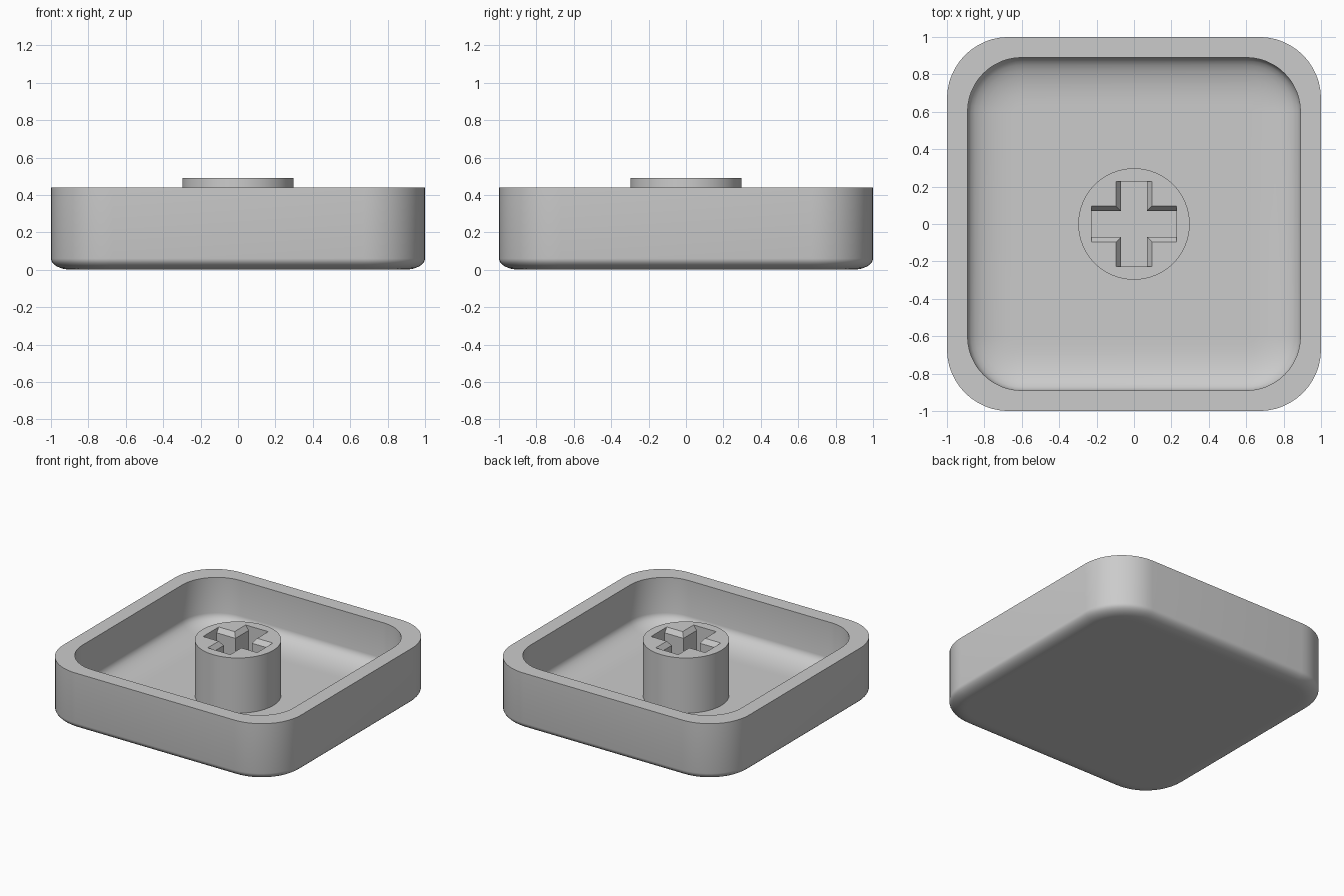
import bpy, bmesh
from math import sin, cos, pi, radians

cube = bpy.data.objects.get("Cube")
if cube:
    bpy.data.objects.remove(cube, do_unlink=True)

grey = bpy.data.materials.new("light grey plastic")
grey.use_nodes = True
grey.diffuse_color = (0.6, 0.6, 0.6, 1)
grey.node_tree.nodes["Principled BSDF"].inputs["Base Color"].default_value = (0.6, 0.6, 0.6, 1)


def loft(name, rings):
    """Skin closed rings of equal length and cap both ends."""
    bm = bmesh.new()
    loops = [[bm.verts.new(p) for p in ring] for ring in rings]
    n = len(loops[0])
    for a, b in zip(loops, loops[1:]):
        for i in range(n):
            j = (i + 1) % n
            bm.faces.new((a[i], a[j], b[j], b[i]))
    bm.faces.new(loops[0][::-1])
    bm.faces.new(loops[-1])
    bmesh.ops.recalc_face_normals(bm, faces=bm.faces[:])
    mesh = bpy.data.meshes.new(name)
    bm.to_mesh(mesh)
    bm.free()
    mesh.materials.append(grey)
    obj = bpy.data.objects.new(name, mesh)
    bpy.context.collection.objects.link(obj)
    return obj


def activate(obj):
    bpy.ops.object.select_all(action="DESELECT")
    obj.select_set(True)
    bpy.context.view_layer.objects.active = obj


def rounded_square(half, radius, z, steps=12):
    """Square outline with rounded corners."""
    pts = []
    c = half - radius
    for k, (sx, sy) in enumerate([(1, 1), (-1, 1), (-1, -1), (1, -1)]):
        for s in range(steps + 1):
            a = (k + s / steps) * pi / 2
            pts.append((sx * c + radius * cos(a), sy * c + radius * sin(a), z))
    return pts


def circle(radius, z, n=64):
    return [(radius * cos(2 * pi * i / n), radius * sin(2 * pi * i / n), z) for i in range(n)]


def cross(w, z, arm=0.228):
    """Plus-shaped outline with arms of half width w."""
    quarter = [(arm, -w), (arm, w), (w, w)]
    pts = []
    for _ in range(4):
        pts += [(x, y, z) for x, y in quarter]
        quarter = [(-y, x) for x, y in quarter]
    return pts


# Shell: outer bottom rounding, wall, rim, inner wall and floor fillet
HEIGHT, FLOOR, STEM_TOP = 0.44, 0.07, 0.49
OUT_R, IN_HALF, IN_R = 0.33, 0.89, 0.29
STEPS = 8
rings = [rounded_square(0.86, OUT_R - 0.14, 0)]
for i in range(STEPS + 1):
    a = i / STEPS * pi / 2
    inset = 0.11 * (1 - sin(a))
    rings.append(rounded_square(1 - inset, OUT_R - inset, 0.06 * (1 - cos(a))))
rings.append(rounded_square(1, OUT_R, HEIGHT))
rings.append(rounded_square(IN_HALF, IN_R, HEIGHT))
for i in range(STEPS + 1):
    a = i / STEPS * pi / 2
    inset = 0.24 * (1 - cos(a))
    rings.append(rounded_square(IN_HALF - inset, IN_R - inset, FLOOR + 0.1 * (1 - sin(a))))
rings.append(rounded_square(IN_HALF - 0.27, IN_R - 0.27, FLOOR))
shell = loft("shell", rings)

# Stem with a chamfered cross-shaped socket
stem = loft("stem", [circle(0.298, FLOOR - 0.02), circle(0.298, STEM_TOP)])
cutter = loft("socket_cutter", [cross(0.07, FLOOR), cross(0.07, STEM_TOP - 0.035),
                                cross(0.095, STEM_TOP), cross(0.095, STEM_TOP + 0.05)])
cutter.hide_render = True
cut = stem.modifiers.new("socket", "BOOLEAN")
cut.operation = "DIFFERENCE"
cut.solver = "EXACT"
cut.object = cutter
activate(stem)
bpy.ops.object.modifier_apply(modifier=cut.name)
bpy.data.objects.remove(cutter, do_unlink=True)

for obj in (shell, stem):
    activate(obj)
    bpy.ops.object.shade_smooth_by_angle(angle=radians(30))
